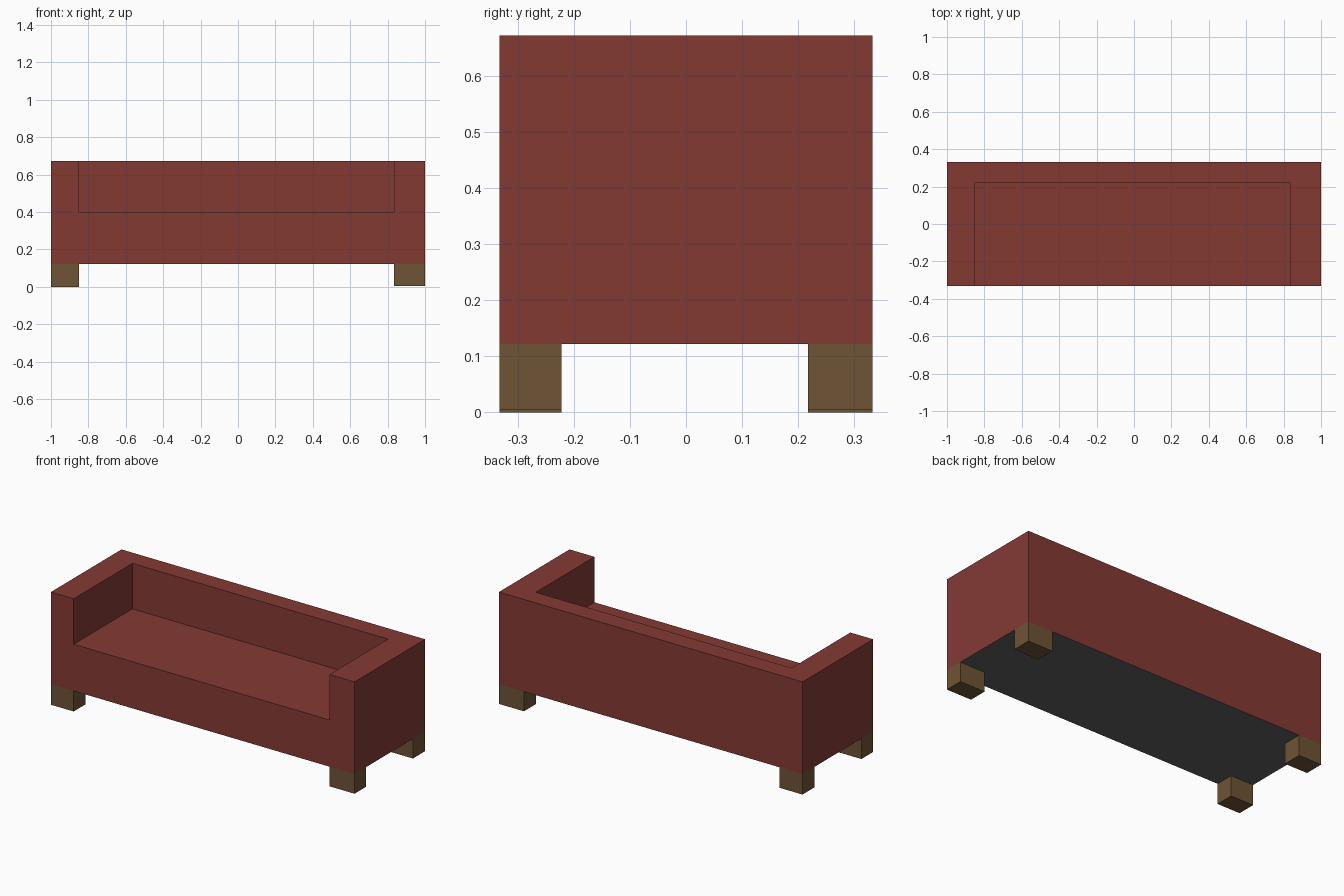
import bpy

if "Cube" in bpy.data.objects:
    bpy.data.objects.remove(bpy.data.objects["Cube"])


def material(name, rgb):
    m = bpy.data.materials.new(name)
    m.diffuse_color = (*rgb, 1.0)
    m.use_nodes = True
    m.node_tree.nodes["Principled BSDF"].inputs["Base Color"].default_value = m.diffuse_color
    return m


upholstery = material("red upholstery", (0.231, 0.042, 0.034))
lining = material("grey underside", (0.114, 0.120, 0.127))
wood = material("brown wood", (0.156, 0.087, 0.036))


def box(name, x, y, z, mat=None):
    """Box spanning the given (low, high) ranges."""
    mid = [(r[0] + r[1]) / 2 for r in (x, y, z)]
    bpy.ops.mesh.primitive_cube_add(size=1, location=mid)
    ob = bpy.context.object
    ob.name = name
    ob.scale = [r[1] - r[0] for r in (x, y, z)]
    bpy.ops.object.transform_apply(location=True, rotation=False, scale=True)
    if mat:
        ob.data.materials.append(mat)
    return ob


# Seat space, open at the front and top
cutter = box("seat_cutter", (-0.85, 0.835), (-0.6, 0.22), (0.40, 0.9))
cutter.hide_render = True

# Sofa body: base, arms and back in one solid
body = box("sofa_body", (-1, 1), (-0.332, 0.332), (0.122, 0.671), upholstery)
body.data.materials.append(lining)
cut = body.modifiers.new("seat cut", 'BOOLEAN')
cut.operation = 'DIFFERENCE'
cut.solver = 'EXACT'
cut.object = cutter
bpy.ops.object.modifier_apply(modifier=cut.name)
bpy.data.objects.remove(cutter)

# Grey lining on the downward face
for p in body.data.polygons:
    p.material_index = 1 if p.normal.z < -0.5 else 0

# Four square legs under the corners; the right pair is slightly shorter
for side, xs, low in (("left", (-1, -0.85), 0.0), ("right", (0.835, 1), 0.005)):
    for end, ys in (("front", (-0.332, -0.222)), ("back", (0.217, 0.332))):
        box(f"{end}_{side}_leg", xs, ys, (low, 0.122), wood)
